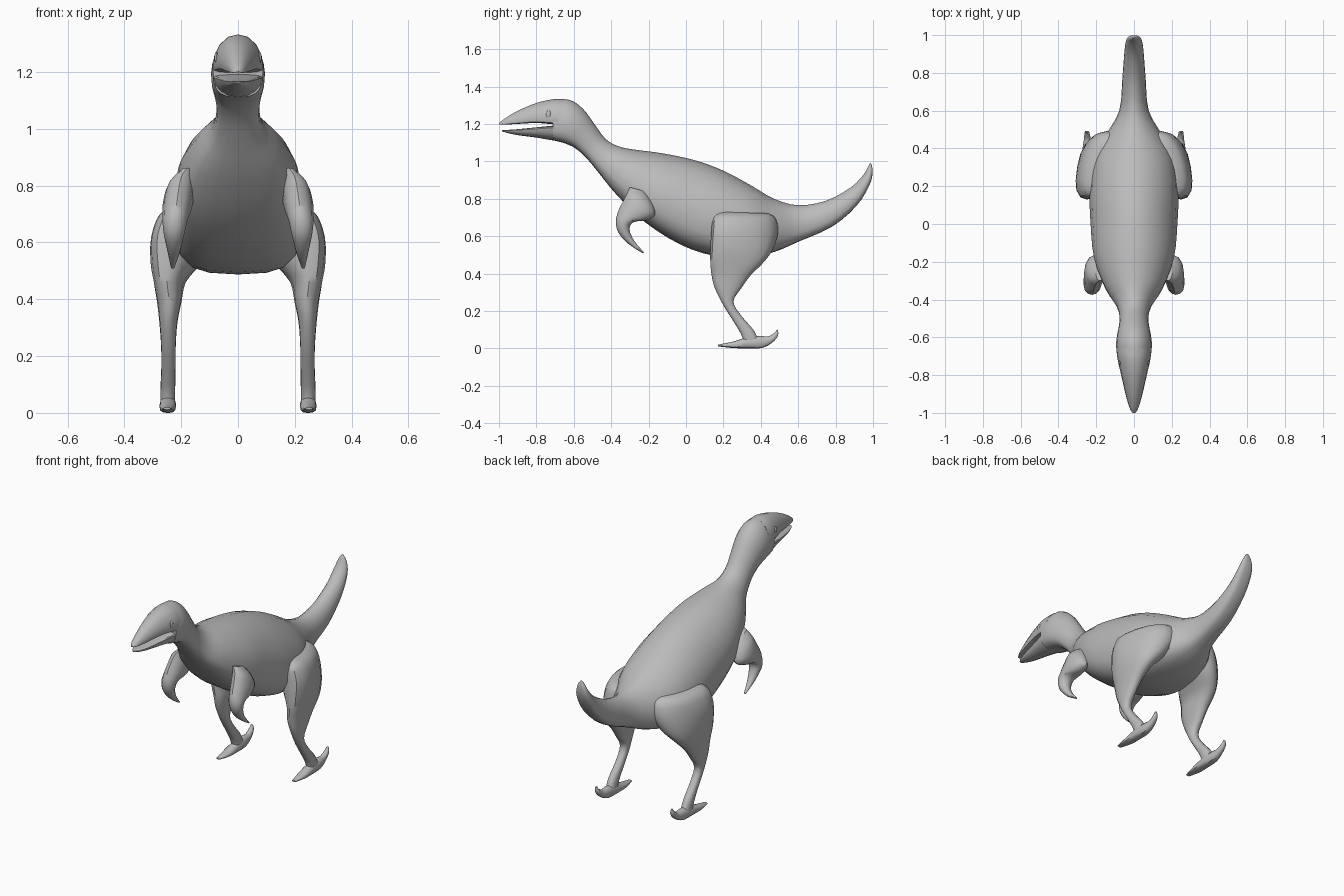
import bpy, bmesh, math
from mathutils import Vector

skin = bpy.data.materials.new("grey_skin")
skin.diffuse_color = (0.5, 0.5, 0.5, 1)


def finish(name, bm, mirror):
    """Turn a bmesh into a smooth object, optionally mirrored across x."""
    bmesh.ops.recalc_face_normals(bm, faces=bm.faces)
    me = bpy.data.meshes.new(name)
    bm.to_mesh(me)
    bm.free()
    me.materials.append(skin)
    ob = bpy.data.objects.new(name, me)
    bpy.context.collection.objects.link(ob)
    bpy.ops.object.select_all(action='DESELECT')
    ob.select_set(True)
    bpy.context.view_layer.objects.active = ob
    bpy.ops.object.shade_smooth_by_angle(angle=math.radians(40))
    if mirror:
        ob.modifiers.new("mirror", 'MIRROR').use_mirror_merge = False
    return ob


def smooth(rows, steps):
    """Catmull-Rom interpolation between stations."""
    out = []
    for i in range(len(rows) - 1):
        quad = [rows[max(0, min(len(rows) - 1, j))] for j in range(i - 1, i + 3)]
        for s in range(steps):
            t = s / steps
            out.append([0.5 * (2 * b + (c - a) * t + (2 * a - 5 * b + 4 * c - d) * t * t
                               + (3 * b - a - 3 * c + d) * t ** 3)
                        for a, b, c, d in zip(*quad)])
    return out + [rows[-1]]


def loft(name, rows, widest=0.5, power=(2, 2), sides=16, steps=3, mirror=False):
    """Skin rings; each row is y, z of two opposite edges, centre x, half width, skew."""
    bm = bmesh.new()
    rings = []
    rows = [tuple(r) + (0,) * (7 - len(r)) for r in rows]
    for y1, z1, y2, z2, cx, w, skew in smooth(rows, steps):
        a, b = Vector((0, y1, z1)), Vector((0, y2, z2))
        mid = b.lerp(a, widest)
        ring = []
        for k in range(sides):
            t = 2 * math.pi * k / sides
            c, s = math.cos(t), math.sin(t)
            e = 2 / (power[0] if s > 0 else power[1])
            p = mid.lerp(a if s > 0 else b, abs(s) ** e)
            p.x = cx + w * math.copysign(abs(c) ** e, c) + skew * s
            ring.append(bm.verts.new(p))
        rings.append(ring)
    for r, q in zip(rings, rings[1:]):
        for k in range(sides):
            n = (k + 1) % sides
            bm.faces.new((r[k], r[n], q[n], q[k]))
    bm.faces.new(rings[0])
    bm.faces.new(rings[-1])
    return finish(name, bm, mirror)


# Head back, neck, trunk and tail in one skin
loft("body", [
    (-.71, 1.332, -.71, 1.112, 0, .088), (-.62, 1.328, -.66, 1.10, 0, .095),
    (-.55, 1.28, -.62, 1.085, 0, .090), (-.49, 1.20, -.585, 1.065, 0, .081),
    (-.43, 1.12, -.53, 1.015, 0, .076), (-.36, 1.08, -.46, .93, 0, .095),
    (-.27, 1.062, -.37, .82, 0, .155), (-.12, 1.042, -.22, .675, 0, .212),
    (.05, 1.005, -.03, .555, 0, .230), (.2, .95, .15, .495, 0, .235),
    (.35, .87, .33, .49, 0, .215), (.47, .80, .47, .515, 0, .15),
    (.6, .765, .6, .57, 0, .078), (.75, .79, .78, .65, 0, .062),
    (.88, .86, .91, .76, 0, .052), (.95, .93, .98, .87, 0, .043),
    (.975, .975, .998, .94, 0, .026), (.985, .992, .992, .985, 0, .006),
], widest=.42, power=(1.85, 2.9), sides=20)

# Upper jaw, domed with a flat underside
loft("upper_jaw", [
    (-.66, 1.33, -.66, 1.195, 0, .09), (-.71, 1.332, -.71, 1.198, 0, .088),
    (-.8, 1.312, -.8, 1.205, 0, .068), (-.9, 1.27, -.9, 1.2, 0, .045),
    (-.97, 1.228, -.97, 1.196, 0, .025), (-1, 1.203, -1, 1.196, 0, .008),
], widest=.12, power=(2, 3))

# Lower jaw, flat on top
loft("lower_jaw", [
    (-.66, 1.192, -.66, 1.112, 0, .086), (-.71, 1.191, -.71, 1.112, 0, .085),
    (-.8, 1.182, -.8, 1.127, 0, .065), (-.9, 1.172, -.9, 1.14, 0, .043),
    (-.96, 1.168, -.96, 1.153, 0, .024), (-.985, 1.167, -.985, 1.161, 0, .008),
], widest=.85, power=(3, 2))

# Eyes
bm = bmesh.new()
bmesh.ops.create_uvsphere(bm, u_segments=12, v_segments=8, radius=1)
for v in bm.verts:
    v.co = Vector((.076 + .007 * v.co.x, -.735 + .013 * v.co.y, 1.25 + .022 * v.co.z))
finish("eye", bm, True)

# Arms with curved claws
loft("arm", [
    (-.30, .862, -.22, .84, .18, .022), (-.315, .83, -.18, .775, .2, .046),
    (-.34, .78, -.165, .715, .21, .053), (-.362, .735, -.21, .685, .216, .05),
    (-.375, .68, -.28, .675, .222, .044), (-.362, .62, -.302, .637, .225, .036),
    (-.31, .56, -.277, .575, .226, .022), (-.23, .508, -.225, .514, .23, .006),
], sides=12, mirror=True)

# Hind legs from thigh to ankle, thighs turned in toward the tail
loft("hind_leg", [
    (.18, .73, .44, .722, .165, .05, .03), (.145, .70, .48, .695, .175, .09, .045),
    (.135, .62, .492, .62, .195, .098, .05), (.13, .53, .465, .53, .218, .084, .03),
    (.13, .46, .415, .46, .24, .056, .01), (.137, .39, .345, .39, .242, .043, 0),
    (.155, .32, .295, .32, .245, .032), (.2, .23, .253, .25, .245, .026),
    (.25, .15, .295, .175, .245, .025), (.295, .075, .36, .10, .247, .026),
    (.31, .025, .39, .04, .247, .026),
], power=(2.3, 2.3), sides=16, mirror=True)

# Feet with a front toe and a raised rear claw
loft("foot", [
    (.17, .02, .17, .011, .25, .012), (.25, .036, .25, .002, .248, .027),
    (.33, .06, .33, 0, .247, .029), (.4, .066, .405, .002, .247, .025),
    (.44, .064, .46, .03, .247, .018), (.475, .085, .491, .066, .249, .013),
    (.486, .101, .492, .098, .25, .006),
], power=(2, 3), sides=12, mirror=True)
